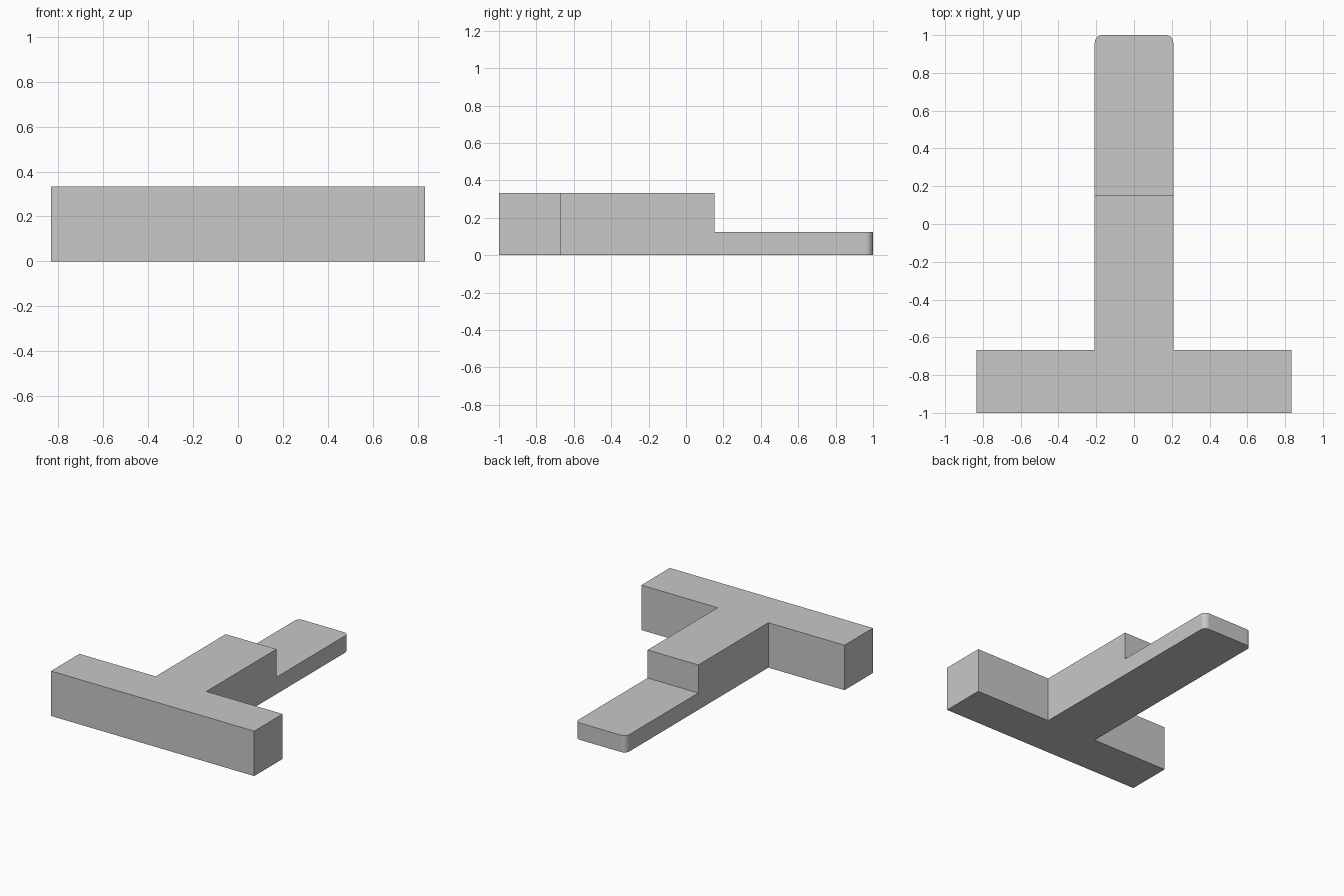
import bpy
import bmesh
from math import sin, cos, pi

cube = bpy.data.objects.get("Cube")
if cube:
    bpy.data.objects.remove(cube, do_unlink=True)

BAR_HALF, BAR_BACK = 0.833, -0.667
STEM_HALF, STEP_Y = 0.208, 0.153
TONGUE_H, FULL_H = 0.125, 0.333
RADIUS, STEPS = 0.04, 8

# Plain grey material
grey = bpy.data.materials.new("light grey")
grey.use_nodes = True
colour = (0.58, 0.58, 0.58, 1)
grey.diffuse_color = colour
grey.node_tree.nodes["Principled BSDF"].inputs["Base Color"].default_value = colour

# Right-hand half of the T plan, ending in a rounded corner, then mirrored
half = [(BAR_HALF, -1), (BAR_HALF, BAR_BACK), (STEM_HALF, BAR_BACK)]
for i in range(STEPS + 1):
    a = i / STEPS * pi / 2
    half.append((STEM_HALF - RADIUS + RADIUS * cos(a), 1 - RADIUS + RADIUS * sin(a)))
plan = half + [(-x, y) for x, y in reversed(half)]


def raise_face(bm, face, height):
    """Extrude one face upward and return the new top face."""
    made = bmesh.ops.extrude_face_region(bm, geom=[face])["geom"]
    verts = [g for g in made if isinstance(g, bmesh.types.BMVert)]
    bmesh.ops.translate(bm, verts=verts, vec=(0, 0, height))
    return next(g for g in made if isinstance(g, bmesh.types.BMFace))


# Low slab over the whole plan
bm = bmesh.new()
base = bm.faces.new([bm.verts.new((x, y, 0)) for x, y in plan])
top = raise_face(bm, base, TONGUE_H)
if not any(f.normal.z < -0.5 or all(v.co.z == 0 for v in f.verts) for f in bm.faces):
    bm.faces.new([v for v in bm.verts if v.co.z == 0])

# Split the top at the step and raise the crossbar and stem
bmesh.ops.bisect_plane(bm, geom=[top] + list(top.edges) + list(top.verts),
                       plane_co=(0, STEP_Y, 0), plane_no=(0, 1, 0))
front = next(f for f in bm.faces
             if all(v.co.z > TONGUE_H / 2 and v.co.y < STEP_Y + 0.01 for v in f.verts))
raise_face(bm, front, FULL_H - TONGUE_H)

# Merge coplanar walls, then smooth only the rounded corners
bmesh.ops.dissolve_limit(bm, angle_limit=0.02, verts=bm.verts[:], edges=bm.edges[:])
bmesh.ops.recalc_face_normals(bm, faces=bm.faces[:])
bm.normal_update()
for f in bm.faces:
    f.smooth = abs(f.normal.x) > 0.01 and abs(f.normal.y) > 0.01

mesh = bpy.data.meshes.new("stepped_t_block")
bm.to_mesh(mesh)
bm.free()
mesh.materials.append(grey)
block = bpy.data.objects.new("stepped_t_block", mesh)
bpy.context.collection.objects.link(block)
